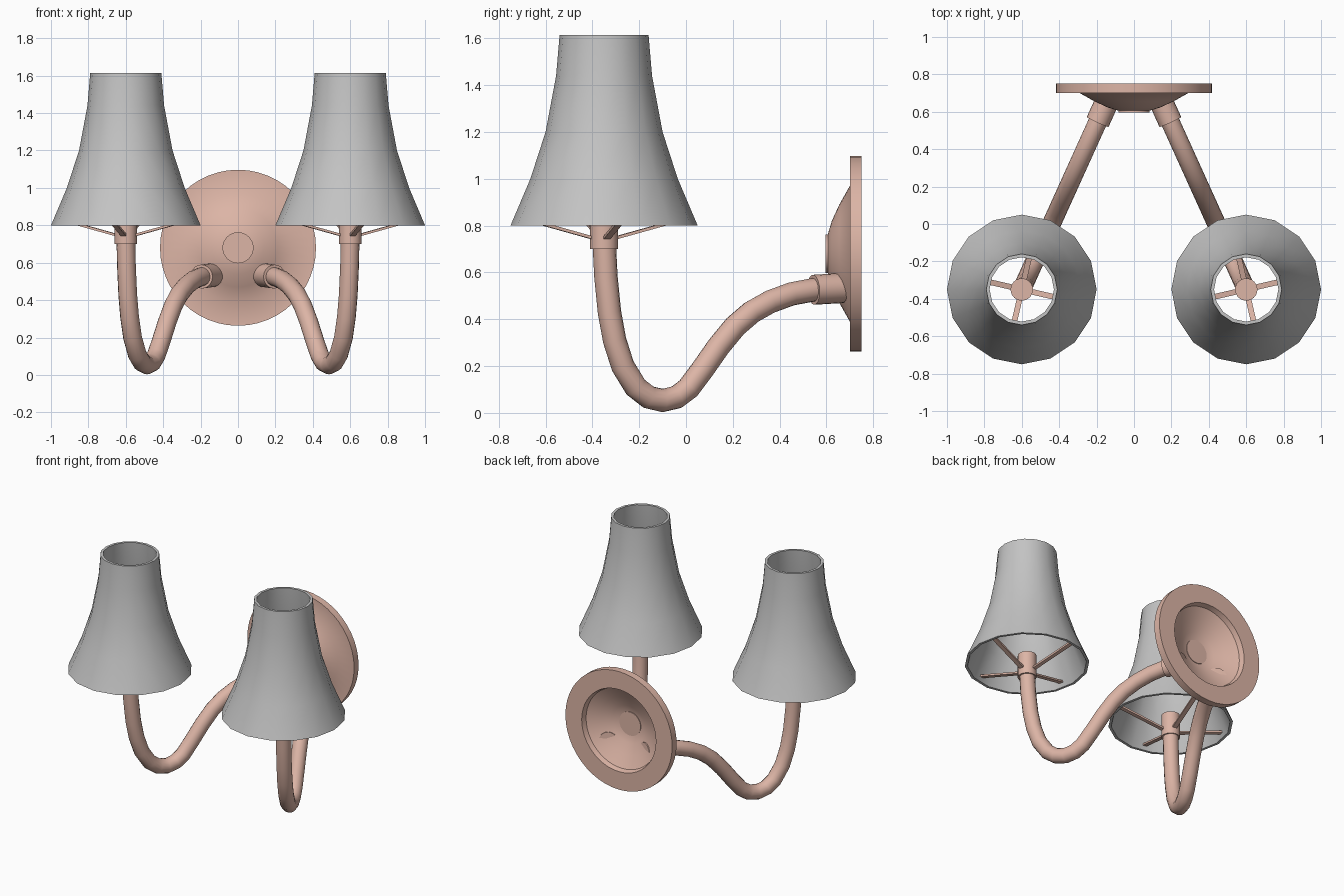
import bpy, bmesh, math
from mathutils import Vector, Matrix

if "Cube" in bpy.data.objects:
    bpy.data.objects.remove(bpy.data.objects["Cube"])


def material(name, rgb):
    m = bpy.data.materials.new(name)
    m.diffuse_color = (*rgb, 1)
    m.use_nodes = True
    m.node_tree.nodes["Principled BSDF"].inputs["Base Color"].default_value = m.diffuse_color
    return m


COPPER = material("pale copper", (0.72, 0.46, 0.38))
GREY = material("shade grey", (0.55, 0.55, 0.55))


def finish(bm, name, mat, mirror=False, angle=40):
    bmesh.ops.recalc_face_normals(bm, faces=bm.faces)
    me = bpy.data.meshes.new(name)
    bm.to_mesh(me)
    bm.free()
    me.materials.append(mat)
    ob = bpy.data.objects.new(name, me)
    bpy.context.collection.objects.link(ob)
    bpy.ops.object.select_all(action='DESELECT')
    bpy.context.view_layer.objects.active = ob
    ob.select_set(True)
    bpy.ops.object.shade_smooth_by_angle(angle=math.radians(angle))
    if mirror:
        ob.modifiers.new("Mirror", 'MIRROR').use_mirror_merge = False
    return ob


def lathe(profile, n, matrix):
    """Spin a closed (radius, height) profile around z, then place it."""
    bm = bmesh.new()
    vs = [bm.verts.new((r, 0, h)) for r, h in profile]
    es = [bm.edges.new((vs[i], vs[(i + 1) % len(vs)])) for i in range(len(vs))]
    bmesh.ops.spin(bm, geom=vs + es, cent=(0, 0, 0), axis=(0, 0, 1),
                   angle=math.tau, steps=n, use_merge=True)
    bmesh.ops.remove_doubles(bm, verts=bm.verts, dist=1e-5)
    bm.transform(matrix)
    return bm


def sweep(bm, path, side, ru, rv, n, phase=0.0):
    """Capped tube along a planar path; side is the normal of that plane."""
    rings = []
    for i, p in enumerate(path):
        t = (path[min(i + 1, len(path) - 1)] - path[max(i - 1, 0)]).normalized()
        up = side.cross(t)
        rings.append([bm.verts.new(p + side * ru * math.cos(a) + up * rv * math.sin(a))
                      for a in (math.tau * k / n + phase for k in range(n))])
    for a, b in zip(rings, rings[1:]):
        for k in range(n):
            bm.faces.new((a[k], a[(k + 1) % n], b[(k + 1) % n], b[k]))
    bm.faces.new(rings[0])
    bm.faces.new(rings[-1])


LAMP = Vector((0.6, -0.35, 0))
SLOPE = 0.453                       # sideways drift of the arm per unit of depth


def on_arm(y, z):
    return Vector((LAMP.x - (y - LAMP.y) * SLOPE, y, z))


side = Vector((1, SLOPE, 0)).normalized()

# Wall plate: flat ring with a hollow dome, axis along y
to_wall = Matrix.Translation((0, 0, 0.68)) @ Matrix.Rotation(-math.pi / 2, 4, 'X')
plate = [(0, .60), (.08, .605), (.14, .623), (.21, .655), (.29, .70), (.417, .70),
         (.417, .75), (.29, .75), (.28, .715), (.20, .67), (.13, .638), (.08, .62), (0, .615)]
finish(lathe(plate, 48, to_wall), "wall_plate", COPPER)

# Round button in the middle of the dome, passing through to the back
finish(lathe([(0, .595), (.083, .595), (.083, .625), (0, .625)], 32, to_wall),
       "centre_button", COPPER)

# Curved arm
bm = bmesh.new()
pts = [(.66, .535), (.54, .525), (.45, .508), (.36, .475), (.28, .43), (.21, .37), (.14, .285),
       (.07, .185), (.01, .105), (-.04, .067), (-.10, .053), (-.16, .067), (-.215, .11),
       (-.27, .20), (-.305, .31), (-.327, .43), (-.342, .58), (-.35, .74)]
sweep(bm, [on_arm(y, z) for y, z in pts], side, .05, .05, 16)
finish(bm, "arm", COPPER, True)

# Collar where the arm meets the wall plate
bm = bmesh.new()
sweep(bm, [on_arm(.545, .526), on_arm(.665, .533)], side, .064, .064, 20)
finish(bm, "wall_collar", COPPER, True)

# Socket under the shade
bm = bmesh.new()
sweep(bm, [LAMP + Vector((0, 0, .70)), LAMP + Vector((0, 0, .86))], side, .06, .06, 20)
finish(bm, "socket", COPPER, True)

# Four flat spokes holding the shade
bm = bmesh.new()
for k in range(4):
    a = math.radians(13 + 90 * k)
    d = Vector((math.cos(a), math.sin(a), 0))
    sweep(bm, [LAMP + d * .03 + Vector((0, 0, .742)), LAMP + d * .375 + Vector((0, 0, .836))],
          Vector((-d.y, d.x, 0)), .021, .009, 4, math.pi / 4)
finish(bm, "shade_spokes", COPPER, True)

# Flared shade, open at both ends
outer = [(.40, .80), (.315, 1.0), (.25, 1.2), (.205, 1.44), (.19, 1.615)]
inner = [(r - .018, z) for r, z in reversed(outer)]
finish(lathe(outer + inner, 16, Matrix.Translation(LAMP)), "lamp_shade", GREY, True)
